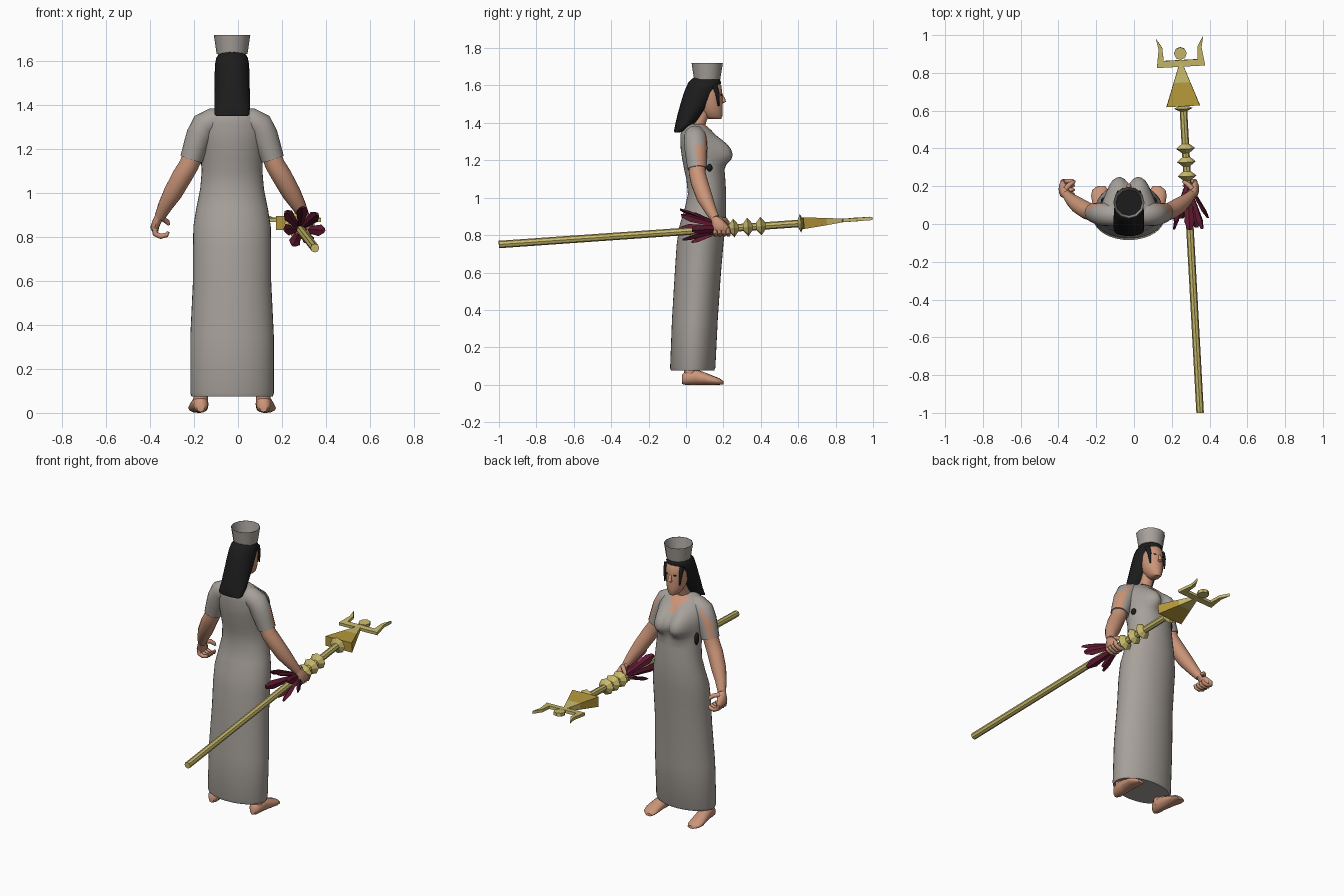
import bpy, bmesh, math
from mathutils import Vector

old = bpy.data.objects.get("Cube")
if old:
    bpy.data.objects.remove(old, do_unlink=True)


def material(name, rgb):
    m = bpy.data.materials.new(name)
    m.use_nodes = True
    m.diffuse_color = (*rgb, 1)
    m.node_tree.nodes["Principled BSDF"].inputs["Base Color"].default_value = (*rgb, 1)
    return m


GREY = material("stone grey cloth", (.385, .355, .325))
SKIN = material("skin", (.60, .30, .19))
BLACK = material("black hair", (.012, .012, .012))
RED = material("wine red", (.115, .01, .03))
PALE = material("pale gold", (.58, .49, .15))
GOLD = material("deep gold", (.47, .32, .045))
MID = -.027                      # the body's centre line in x
X, Y, Z = Vector((1, 0, 0)), Vector((0, 1, 0)), Vector((0, 0, 1))


def finish(name, bm, mats, smooth=True, rule=None):
    bmesh.ops.recalc_face_normals(bm, faces=bm.faces)
    if rule:
        for f in bm.faces:
            f.material_index = rule(f.calc_center_median(), f.normal)
    me = bpy.data.meshes.new(name)
    bm.to_mesh(me)
    bm.free()
    ob = bpy.data.objects.new(name, me)
    bpy.context.collection.objects.link(ob)
    for m in mats:
        me.materials.append(m)
    if smooth:
        bpy.ops.object.select_all(action='DESELECT')
        ob.select_set(True)
        bpy.context.view_layer.objects.active = ob
        bpy.ops.object.shade_smooth_by_angle(angle=math.radians(50))
    return ob


def add_loft(bm, rings, n=12, axes=None, phase=0):
    """Skin a row of ellipses (x, y, z, ru, rv); axes fixes their plane."""
    pts = [Vector(r[:3]) for r in rings]
    loops = []
    for i, r in enumerate(rings):
        if axes:
            u, v = axes
        else:
            t = (pts[min(i + 1, len(pts) - 1)] - pts[max(i - 1, 0)]).normalized()
            u = t.cross(Y if abs(t.y) < .9 else Z).normalized()
            v = u.cross(t)
        loops.append([bm.verts.new(pts[i] + u * r[3] * math.cos(a) + v * r[-1] * math.sin(a))
                      for a in [math.tau * k / n + phase for k in range(n)]])
    for a, b in zip(loops, loops[1:]):
        for k in range(n):
            j = (k + 1) % n
            bm.faces.new((a[k], a[j], b[j], b[k]))
    bm.faces.new(loops[0])
    bm.faces.new(loops[-1])


def loft(name, rings, mats, n=12, axes=None, smooth=True, rule=None, phase=0):
    bm = bmesh.new()
    add_loft(bm, rings, n, axes, phase)
    return finish(name, bm, mats, smooth, rule)


def ball(name, centre, radii, mat):
    bm = bmesh.new()
    bmesh.ops.create_uvsphere(bm, u_segments=16, v_segments=10, radius=1)
    for v in bm.verts:
        v.co = Vector(a * b + c for a, b, c in zip(v.co, radii, centre))
    return finish(name, bm, [mat])


def stack(rows):
    """Rows of (z, half width, back y, front y) become horizontal ellipses."""
    return [(MID, (b + f) / 2, z, w, (f - b) / 2) for z, w, b, f in rows]


# Dress, with an open neckline
def neckline(c, n):
    return 1 if c.z > 1.315 and c.y > .08 and abs(c.x - MID) < .015 + .6 * (c.z - 1.315) else 0


dress = loft("dress", stack([
    (.075, .185, -.08, .15), (.09, .19, -.085, .157), (.35, .19, -.075, .17),
    (.6, .178, -.06, .187), (.75, .178, -.05, .2), (.85, .176, -.035, .21),
    (.93, .163, -.01, .215), (1.02, .145, .01, .215), (1.1, .138, .002, .21),
    (1.15, .14, -.01, .206), (1.18, .142, -.015, .202), (1.205, .144, -.02, .198),
    (1.23, .146, -.024, .193), (1.26, .148, -.028, .186), (1.285, .147, -.029, .178),
    (1.31, .143, -.03, .168), (1.33, .136, -.03, .157), (1.345, .128, -.028, .148),
    (1.36, .114, -.024, .136), (1.375, .097, -.018, .12), (1.395, .06, .0, .095)]),
    [GREY, SKIN], 40, (X, Y), rule=neckline)

# Bust, swelled out of the dress front
for v in dress.data.vertices:
    if v.co.y > .08:
        sag = (v.co.z - 1.235) / (.085 if v.co.z > 1.235 else .055)
        off = (abs(v.co.x - MID) - .062) / .058
        v.co.y += .064 * math.exp(-(sag * sag + off * off) ** 1.5)

# Neck, head and hair
loft("neck", [(MID, .05, 1.35, .045), (MID, .075, 1.42, .037), (MID, .1, 1.48, .04)], [SKIN], 14)
loft("head", stack([(1.42, .022, .12, .188), (1.435, .037, .1, .195), (1.47, .053, .07, .197),
                    (1.51, .061, .05, .196), (1.56, .065, .045, .195), (1.6, .06, .05, .19),
                    (1.635, .04, .07, .16)]), [SKIN], 18, (X, Y))
loft("nose", [(MID, .188, 1.555, .006), (MID, .199, 1.53, .01), (MID, .2, 1.513, .014),
              (MID, .19, 1.505, .008)], [SKIN], 8, (X, Y))
loft("hair", stack([(1.35, .07, -.062, -.03), (1.36, .08, -.064, .0), (1.4, .081, -.056, .055),
                    (1.45, .081, -.044, .092), (1.5, .08, -.03, .13), (1.55, .079, -.015, .16),
                    (1.59, .077, .0, .18), (1.615, .072, .012, .188), (1.635, .06, .03, .18),
                    (1.645, .04, .05, .15)]), [BLACK], 20, (X, Y))

# Flared hat, hollow down to the hair
loft("hat", stack([(1.632, .07, .043, .183), (1.72, .083, .03, .197), (1.72, .081, .032, .195),
                   (1.648, .069, .044, .182)]), [GREY, BLACK], 12, (X, Y),
     rule=lambda c, n: 1 if n.z > .9 and c.z < 1.66 else 0)

for s, side in ((1, "left"), (-1, "right")):
    def at(off, y, z, *r):
        return (MID + s * off, y, z, *r)

    ball(side + "_eye", at(.026, .187, 1.55), (.011, .005, .004), BLACK)
    loft(side + "_side_lock", [at(.053, .152, 1.6, .016), at(.054, .168, 1.555, .011),
                               at(.052, .174, 1.49, .004)], [BLACK], 8)

    # Sleeve with a slit that bares the front of the arm, wider on the left
    def slit(c, n, s=s):
        return 1 if 1.16 < c.z < 1.31 and n.y > .2 - .15 * s and s * n.x > .3 else 0

    loft(side + "_sleeve", [at(.04, .045, 1.335, .051), at(.085, .048, 1.329, .059),
                            at(.125, .05, 1.309, .062), at(.148, .053, 1.262, .061),
                            at(.167, .056, 1.21, .056), at(.185, .06, 1.155, .052)],
         [GREY, SKIN], 16, rule=slit)
    ball(side + "_armpit_gap", at(.133, .125, 1.16), (.015, .016, .03 - .01 * s), BLACK)
    loft(side + "_arm", [at(.17, .058, 1.2, .045), at(.195, .06, 1.13, .045),
                         at(.225, .072, 1.08, .046), at(.27, .1, 1.0, .043),
                         at(.305, .128, .94, .033), at(.33, .155, .89, .024)], [SKIN], 14)

    # Hand with curled fingers
    bm = bmesh.new()
    add_loft(bm, [at(.326, .15, .9, .024, .024), at(.34, .17, .875, .022, .034),
                  at(.352, .185, .845, .02, .045), at(.35, .188, .825, .014, .042)], 12, (X, Y))
    for i in range(4):
        y = .154 + .023 * i
        add_loft(bm, [at(.352, y, .84, .012), at(.35, y + .002, .815, .013),
                      at(.325, y + .004, .803, .012), at(.298, y + .004, .81, .011),
                      at(.29, y + .003, .824, .007)], 8)
    add_loft(bm, [at(.335, .185, .885, .014), at(.312, .21, .882, .013),
                  at(.294, .222, .868, .011), at(.287, .225, .855, .006)], 8)
    finish(side + "_hand", bm, [SKIN])

    # Foot and ankle
    loft(side + "_ankle", [at(.143, .025, .03, .034), at(.142, .022, .08, .033),
                           at(.14, .02, .16, .036)], [SKIN], 12)
    loft(side + "_foot", [at(.143, -.022, .028, .018, .024), at(.143, -.005, .036, .033, .036),
                          at(.145, .05, .042, .038, .042), at(.15, .1, .033, .042, .033),
                          at(.155, .15, .023, .045, .023), at(.153, .18, .017, .041, .017),
                          at(.147, .2, .01, .022, .009)], [SKIN], 12, (X, Z))


# Staff, described by distance along y
def on_staff(y):
    return Vector((.35 - .055 * (y + 1), y, .75 + .07 * (y + 1)))


ALONG = (on_staff(1) - on_staff(0)).normalized()
SIDE = ALONG.cross(Z).normalized()
UP = SIDE.cross(ALONG)


def along(rows):
    return [(*on_staff(r[0]), *r[1:]) for r in rows]


loft("staff", along([(-1, .02), (.63, .02)]), [PALE], 8, (SIDE, UP), smooth=False)
for i, y in enumerate((.255, .33, .4, .612)):
    w = .014 if i == 3 else .024
    loft(f"staff_ring_{i + 1}", along([(y - w, .02), (y, .05), (y + w, .02)]),
         [PALE], 8, (SIDE, UP), smooth=False)

# Wedge-shaped blade, deep gold at the base
loft("blade", along([(.625, .125, .044), (.75, .062, .027), (.85, .012, .012)]), [GOLD, PALE], 4,
     (SIDE, UP), False, lambda c, n: 1 if c.y > .75 else 0, math.pi / 4)

# Flat horned crossbar and its centre disc
half = [(.128, .833), (.114, .93), (.126, .99), (.094, .937), (.09, .868)]
outline = half + [(-u, y) for u, y in reversed(half)]
bm = bmesh.new()
face = bm.faces.new([bm.verts.new(on_staff(y) + SIDE * u - UP * .009) for u, y in outline])
top = bmesh.ops.extrude_face_region(bm, geom=[face])
bmesh.ops.translate(bm, vec=UP * .018,
                    verts=[g for g in top["geom"] if isinstance(g, bmesh.types.BMVert)])
finish("horned_crossbar", bm, [PALE], smooth=False)
hub = on_staff(.903)
loft("centre_disc", [(*(hub + UP * d), .034) for d in (-.01, .01)], [PALE], 8,
     (SIDE, ALONG), smooth=False)

# Wine red streamers fanning back from the grip
bm = bmesh.new()
root = on_staff(.225)
for i in range(7):
    a = math.tau * i / 7 + math.pi / 2
    out = SIDE * math.cos(a) + UP * math.sin(a)
    length, spread = ((.25, .085), (.2, .1))[i % 2]
    tip = out * spread - Y * length + Z * .016 + X * .012
    rows = [(0, .01, .008), (.35, .016, .01), (.82, .027, .013), (1, .012, .006)]
    add_loft(bm, [(*(root + tip * t), w, d) for t, w, d in rows], 4, (out.cross(ALONG), out))
finish("streamers", bm, [RED], smooth=False)
